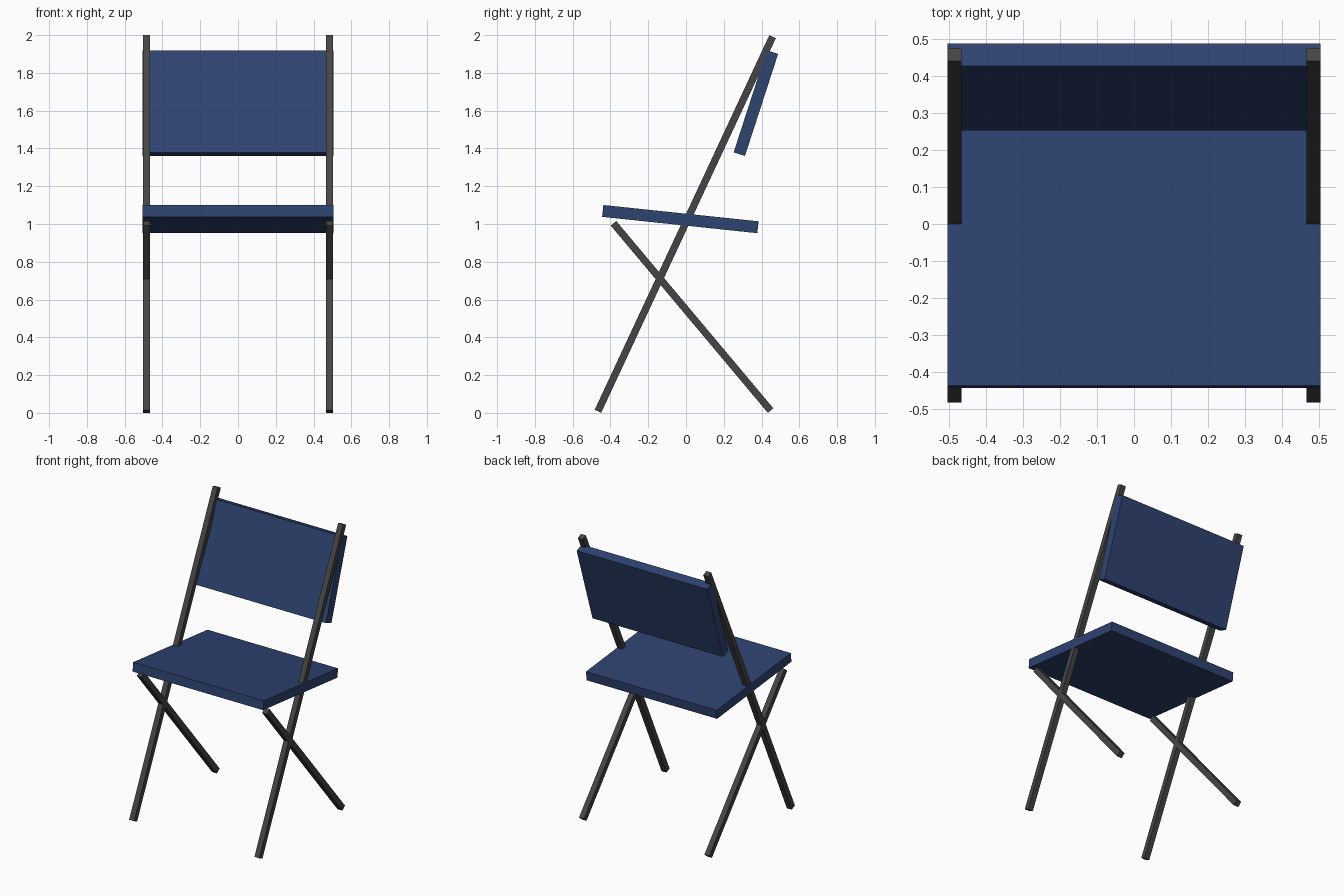
import bpy
from math import radians

cube = bpy.data.objects.get("Cube")
if cube:
    bpy.data.objects.remove(cube, do_unlink=True)


def material(name, rgb):
    mat = bpy.data.materials.new(name)
    mat.use_nodes = True
    colour = (*rgb, 1)
    mat.diffuse_color = colour
    mat.node_tree.nodes["Principled BSDF"].inputs["Base Color"].default_value = colour
    return mat


def bar(name, size, location, tilt, mat):
    """Box tilted about the x axis, with the size applied to its mesh."""
    bpy.ops.mesh.primitive_cube_add(size=1, location=location)
    obj = bpy.context.object
    obj.name = obj.data.name = name
    obj.scale = size
    bpy.ops.object.transform_apply(location=False, rotation=False, scale=True)
    obj.rotation_euler.x = radians(tilt)
    obj.data.materials.append(mat)
    return obj


blue = material("navy blue", (0.028, 0.056, 0.165))
grey = material("dark grey metal", (0.06, 0.06, 0.063))

WIDTH = 1.01    # full chair width
PAD = 0.063     # thickness of seat and backrest
TUBE = 0.038    # square leg section
LEG_X = 0.485

# Seat and backrest panels
bar("seat", (WIDTH, 0.826, PAD), (0, -0.03, 1.026), -6, blue)
bar("backrest", (WIDTH, PAD, 0.568), (0, 0.37, 1.64), -18, blue)

# Crossed legs on each side: the long one carries the backrest
for side, sign in (("left", 1), ("right", -1)):
    x = sign * LEG_X
    bar(f"long_leg_{side}", (TUBE, TUBE, 2.188), (x, -0.004, 1.0), -25, grey)
    bar(f"short_leg_{side}", (TUBE, TUBE, 1.294), (x, 0.032, 0.508), 40, grey)
